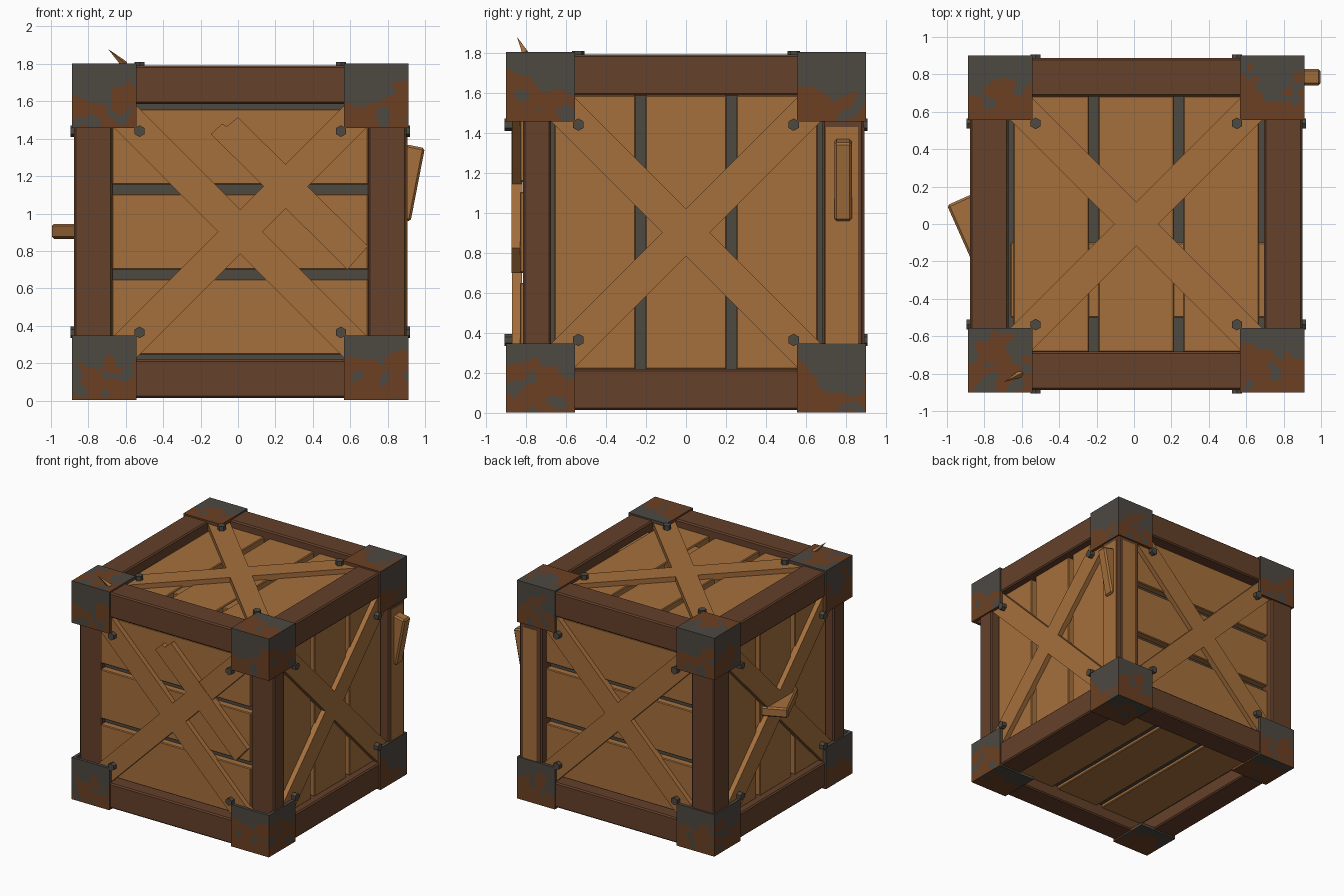
import bpy, bmesh, math
from mathutils import Matrix, Vector, noise

if "Cube" in bpy.data.objects:
    bpy.data.objects.remove(bpy.data.objects["Cube"])

C = Vector((0.012, 0, 0.9025))      # crate centre
F, CAP = 0.888, 0.9                 # half sizes of timber frame and metal caps


def material(name, rgb):
    m = bpy.data.materials.new(name)
    m.diffuse_color = (*rgb, 1)
    m.use_nodes = True
    m.node_tree.nodes["Principled BSDF"].inputs["Base Color"].default_value = m.diffuse_color
    return m


PLANK = material("light_wood", (0.378, 0.160, 0.045))
FRAME = material("dark_wood", (0.128, 0.052, 0.023))
METAL = material("dark_grey_metal", (0.075, 0.065, 0.053))
RUST = material("rust", (0.150, 0.051, 0.017))


def finish(name, bm, mats, bevel=0):
    me = bpy.data.meshes.new(name)
    bm.to_mesh(me)
    bm.free()
    for m in mats:
        me.materials.append(m)
    ob = bpy.data.objects.new(name, me)
    bpy.context.collection.objects.link(ob)
    if bevel:
        mod = ob.modifiers.new("bevel", 'BEVEL')
        mod.width, mod.segments = bevel, 1
    return ob


def box(name, mat, centre, size, frame=Matrix(), bevel=0.006):
    bm = bmesh.new()
    bmesh.ops.create_cube(bm, size=1, matrix=frame @ Matrix.Translation(centre)
                          @ Matrix.Diagonal((*size, 1)))
    return finish(name, bm, [mat], bevel)


def side_frame(u, v):
    """Local axes of one crate side: u right, v up, n outwards."""
    u, v = Vector(u), Vector(v)
    m = Matrix((u, v, u.cross(v))).transposed().to_4x4()
    m.translation = C
    return m


SIDES = {
    "front": side_frame((1, 0, 0), (0, 0, 1)),
    "back": side_frame((-1, 0, 0), (0, 0, 1)),
    "right": side_frame((0, 1, 0), (0, 0, 1)),
    "left": side_frame((0, -1, 0), (0, 0, 1)),
    "top": side_frame((1, 0, 0), (0, 1, 0)),
    "bottom": side_frame((1, 0, 0), (0, -1, 0)),
}

# Dark inner lining seen through the gaps
box("inner_lining", METAL, C, (1.55, 1.55, 1.55), bevel=0)

# Twelve frame timbers; the front posts are set back a little
for axis, label in enumerate(("rail_x", "rail_y", "post")):
    for s in (-1, 1):
        for t in (-1, 1):
            pos, size = Vector((0, 0, 0)), [0.205] * 3
            pos[(axis + 1) % 3], pos[(axis + 2) % 3] = s * (F - 0.1025), t * (F - 0.1025)
            size[axis] = 2 * F
            if label == "post" and t < 0:
                pos.y, size[1] = -0.745, 0.14
            box(label, FRAME, C + pos, size, bevel=0.01)

for side, m in SIDES.items():
    # Three planks per side
    outer = 0.80 if side == "bottom" else 0.83
    for i in (-1, 0, 1):
        flat = side in ("front", "back")
        pos = (0, i * 0.455, outer - 0.032) if flat else (i * 0.455, 0, outer - 0.032)
        size = (1.37, 0.405, 0.064) if flat else (0.405, 1.37, 0.064)
        box(side + "_plank", PLANK, pos, size, m)
    if side == "bottom":
        continue
    # Crossed braces and hexagonal bolts
    for s in (-1, 1):
        turn = m @ Matrix.Rotation(s * math.pi / 4, 4, 'Z')
        box(side + "_brace", PLANK, (0, 0, 0.845), (1.88, 0.168, 0.05), turn, 0)
        for t in (-1, 1):
            bm = bmesh.new()
            bmesh.ops.create_cone(bm, cap_ends=True, segments=6, radius1=0.031, radius2=0.031,
                                  depth=0.05, matrix=m @ Matrix.Translation((s * 0.538, t * 0.538, 0.882)))
            finish(side + "_bolt", bm, [METAL])


def rusty(p, normal):
    """Rust gathers on the lower part of each plate, with a ragged border."""
    h = p.y - C.y if abs(normal.z) > 0.9 else p.z - C.z
    low = -CAP if h < 0 else CAP - PLATE
    t = (h - low) / PLATE
    n = noise.noise(p * 6) + 0.4 * noise.noise(p * 14 + Vector((3, 7, 1)))
    blob = noise.noise(p * 11 + Vector((9, 2, 5)))
    return t < 0.58 + 0.5 * n and blob < 0.3


# Rusted metal corner caps: three plates meeting at each corner
PLATE = 0.345
for sx in (-1, 1):
    for sy in (-1, 1):
        for sz in (-1, 1):
            corner = Vector((sx, sy, sz))
            bm = bmesh.new()
            for m in SIDES.values():
                local = m.to_3x3().transposed() @ corner
                if local.z < 0:
                    continue
                mid = CAP - PLATE / 2
                bmesh.ops.create_grid(bm, x_segments=24, y_segments=24, size=PLATE / 2,
                                      matrix=m @ Matrix.Translation((local.x * mid, local.y * mid, CAP)))
            bmesh.ops.remove_doubles(bm, verts=bm.verts, dist=0.0005)
            bm.normal_update()
            for f in bm.faces:
                f.material_index = int(rusty(f.calc_center_median(), f.normal))
            cap = finish("corner_cap", bm, [METAL, RUST])
            mod = cap.modifiers.new("thickness", 'SOLIDIFY')
            mod.thickness, mod.offset = 0.025, -1

# Loose broken board across the front, with a ragged upper end
outline = [(0, 1.515), (-0.06, 1.465), (-0.085, 1.48), (-0.145, 1.425), (0.585, 0.70), (0.695, 0.825)]
bm = bmesh.new()
face = bm.faces.new([bm.verts.new((x, -0.873, z)) for x, z in outline])
ext = bmesh.ops.extrude_face_region(bm, geom=[face])
bmesh.ops.translate(bm, vec=(0, 0.055, 0), verts=[g for g in ext["geom"] if isinstance(g, bmesh.types.BMVert)])
bmesh.ops.recalc_face_normals(bm, faces=bm.faces)
finish("loose_front_board", bm, [PLANK])

# Patch board under the top planks
box("top_patch_board", PLANK, (0.02, -0.3, C.z + 0.795), (1.36, 0.4, 0.05))

# Split rear post showing fresh wood
box("split_post_side", PLANK, (0.896, 0.78, 0.88), (0.018, 0.16, 1.1), bevel=0)
box("split_post_back", PLANK, (0.80, 0.884, 0.88), (0.12, 0.018, 1.1), bevel=0)

# Splintered blocks sticking out of the right and left sides
box("right_splinter", PLANK, (0, 0, 0), (0.12, 0.088, 0.40),
    Matrix.Translation((0.902, 0.785, 1.165)) @ Matrix.Rotation(math.radians(11), 4, 'Y'), 0.012)
box("left_splinter", PLANK, (0, 0, 0), (0.22, 0.40, 0.08),
    Matrix.Translation((-0.818, -0.038, 0.905)) @ Matrix.Rotation(math.radians(24), 4, 'Z'), 0.012)

# Thin wooden spike on the top corner
base, tip = Vector((-0.605, -0.80, 1.795)), Vector((-0.695, -0.845, 1.88))
axis = tip - base
bm = bmesh.new()
bmesh.ops.create_cone(bm, cap_ends=True, segments=4, radius1=0.02, radius2=0, depth=axis.length,
                      matrix=Matrix.Translation((base + tip) / 2) @ axis.to_track_quat('Z', 'Y').to_matrix().to_4x4())
finish("top_spike", bm, [PLANK])
